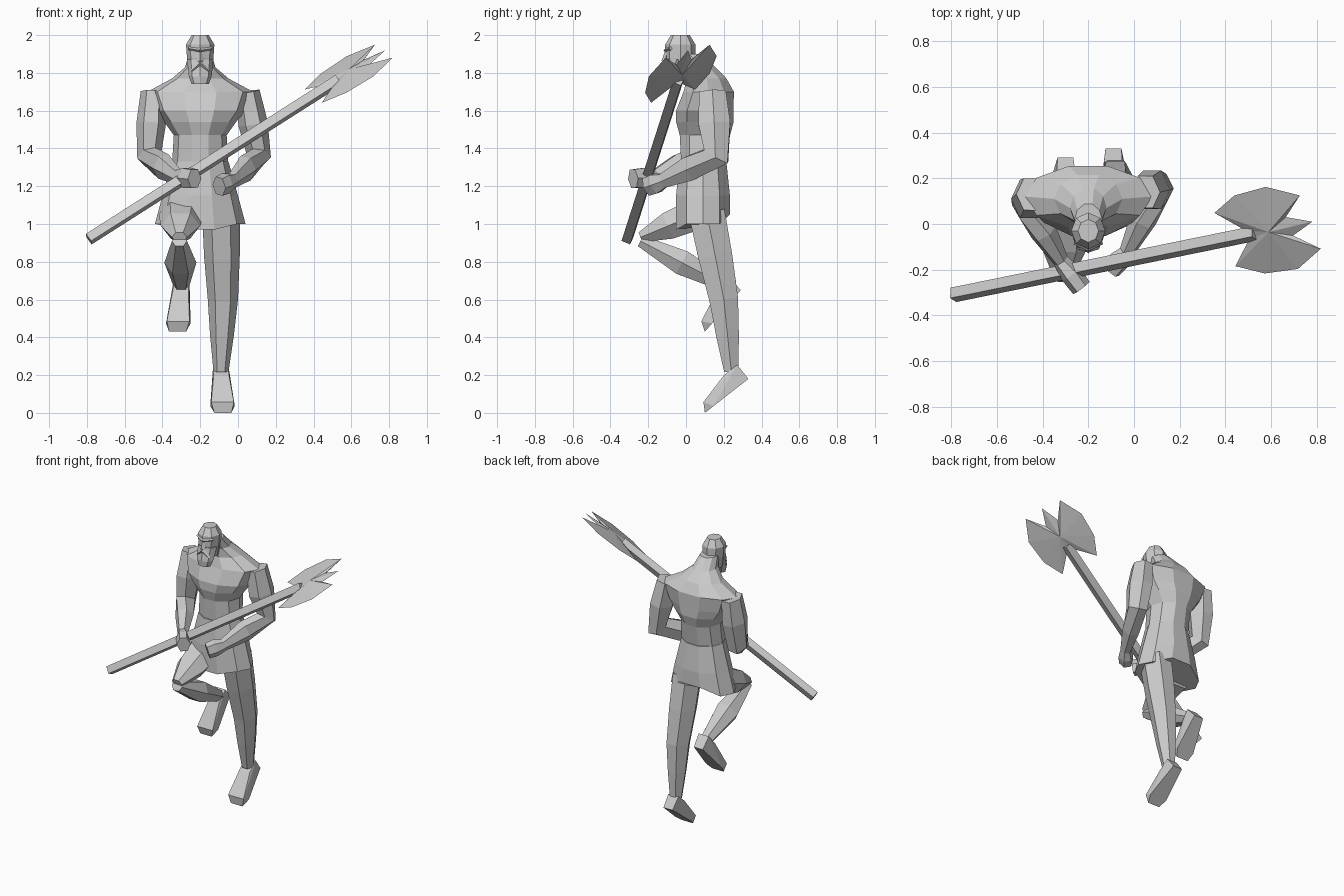
import bpy, bmesh
from math import sin, cos, tau
from mathutils import Vector

if "Cube" in bpy.data.objects:
    bpy.data.objects.remove(bpy.data.objects["Cube"])

grey = bpy.data.materials.new("plain grey")
grey.use_nodes = True
tone = (0.6, 0.6, 0.6, 1)
grey.diffuse_color = tone
grey.node_tree.nodes["Principled BSDF"].inputs["Base Color"].default_value = tone

RIGHT = Vector((1, 0, 0))
MIDDLE = -0.2  # the body stands to one side of the axe


def finish(name, bm):
    bmesh.ops.recalc_face_normals(bm, faces=bm.faces)
    mesh = bpy.data.meshes.new(name)
    bm.to_mesh(mesh)
    bm.free()
    mesh.materials.append(grey)
    obj = bpy.data.objects.new(name, mesh)
    bpy.context.collection.objects.link(obj)
    return obj


def oval(centre, u, v, sides):
    """Ring of points around a centre with half axes u and v."""
    angles = [tau * i / sides for i in range(sides)]
    return [centre + u * cos(a) + v * sin(a) for a in angles]


def skin(name, rings):
    """Bridge equal rings of points and cap both ends."""
    bm = bmesh.new()
    loops = [[bm.verts.new(p) for p in ring] for ring in rings]
    for low, high in zip(loops, loops[1:]):
        for i in range(len(low)):
            bm.faces.new((low[i - 1], low[i], high[i], high[i - 1]))
    bm.faces.new(loops[0])
    bm.faces.new(loops[-1])
    return finish(name, bm)


def stack(name, sections, sides=10):
    """Level ovals on the body's middle line: height, y, half width, half depth."""
    return skin(name, [oval(Vector((MIDDLE, y, z)), RIGHT * width, Vector((0, depth, 0)), sides)
                       for z, y, width, depth in sections])


def limb(name, joints, radii, bulge=1.0, flat=1.0, sides=6, across=RIGHT):
    """Tube through joints, with a swollen muscle ring halfway along every bone."""
    joints = [Vector(j) for j in joints]
    stations = [(joints[0], radii[0])]
    for i in range(1, len(joints)):
        middle = (joints[i - 1] + joints[i]) / 2
        stations.append((middle, bulge * (radii[i - 1] + radii[i]) / 2))
        stations.append((joints[i], radii[i]))
    rings = []
    for k, (point, radius) in enumerate(stations):
        before = stations[max(k - 1, 0)][0]
        after = stations[min(k + 1, len(stations) - 1)][0]
        t = (after - before).normalized()
        u = (across - t * across.dot(t)).normalized()
        rings.append(oval(point, u * radius, t.cross(u) * radius * flat, sides))
    return skin(name, rings)


def foot(name, ankle, heel, toe):
    """Wedge with a flat sole from heel to toe, narrowing up to the ankle."""
    ankle, heel, toe = Vector(ankle), Vector(heel), Vector(toe)
    ahead = (toe - heel).normalized()
    rise = ankle - heel
    up = (rise - ahead * rise.dot(ahead)).normalized()
    outline = [
        (ankle + ahead * .05, .04), (ankle - ahead * .04, .04), (heel, .035), (toe, .045),
        (heel.lerp(toe, .8), .065), (heel.lerp(toe, .9) + up * .05, .06)]
    bm = bmesh.new()
    for point, half_width in outline:
        for side in (-1, 1):
            bm.verts.new(point + RIGHT * side * half_width)
    bmesh.ops.convex_hull(bm, input=bm.verts)
    return finish(name, bm)


# Torso rising into the neck
stack("torso", [
    (1.3, .09, .15, .12), (1.47, .1, .14, .14), (1.54, .1, .19, .16),
    (1.6, .1, .24, .16), (1.7, .12, .28, .14), (1.77, .11, .15, .11),
    (1.83, .07, .08, .09), (1.9, .02, .06, .07)])

# Skirt, its hem dipped in front and notched behind between the legs
skirt = stack("skirt", [(1, .09, .24, .15), (1.15, .09, .2, .15), (1.33, .09, .15, .13)])
for v in skirt.data.vertices:
    if v.co.z < 1.1 and abs(v.co.x - MIDDLE) < .1:
        v.co.z += .05 if v.co.y > .1 else -.03

# Head and beard
stack("head", [(1.8, -.03, .06, .06), (1.88, -.03, .07, .08), (1.95, -.03, .075, .08),
               (2, -.03, .045, .05)], 8)
stack("beard", [(1.74, -.09, .045, .03), (1.78, -.08, .06, .045), (1.87, -.05, .07, .06)], 8)

# Face
limb("nose", [(MIDDLE, -.1, 1.92), (MIDDLE, -.11, 1.86)], (.01, .02), sides=4)
for side, word in ((-1, "right"), (1, "left")):
    limb(word + "_brow", [(MIDDLE, -.11, 1.92), (MIDDLE + side * .06, -.08, 1.93)],
         (.01, .01), sides=4, across=Vector((0, 0, 1)))
    limb(word + "_moustache", [(MIDDLE, -.11, 1.85), (MIDDLE + side * .045, -.1, 1.81)],
         (.015, .01), sides=4, across=Vector((0, 0, 1)))

# Arms, from shoulder through elbow and wrist to the fist
arms = {
    "left_arm": [(.05, .14, 1.7), (.11, .16, 1.36), (-.03, -.12, 1.23), (-.1, -.2, 1.2)],
    "right_arm": [(-.45, .13, 1.7), (-.47, .09, 1.36), (-.32, -.16, 1.25), (-.23, -.28, 1.24)]}
for name, joints in arms.items():
    limb(name, joints, (.065, .065, .035, .045), bulge=1.2, flat=1.25)

# Standing left leg
limb("left_leg", [(-.09, .11, 1.06), (-.08, .2, .6), (-.09, .24, .22)],
     (.1, .08, .04), bulge=1.05, flat=1.1)
foot("left_foot", (-.09, .24, .23), (-.09, .33, .18), (-.08, .1, 0))

# Raised right leg, its thigh covered with cloth
limb("right_thigh", [(-.3, .05, 1.05), (-.31, -.24, .93)], (.12, .04), bulge=1.3, flat=.8)
limb("right_shin", [(-.31, -.24, .91), (-.3, .2, .68)], (.04, .045), bulge=2, flat=.9)
foot("right_foot", (-.3, .2, .69), (-.3, .29, .65), (-.32, .1, .43))

# Square axe shaft
butt, tip = Vector((-.79, -.31, .92)), Vector((.78, .01, 1.92))
along = (tip - butt).normalized()
wide = Vector((-.35, .9, .27))
wide = (wide - along * wide.dot(along)).normalized()
thick = along.cross(wide)
limb("axe_shaft", [butt, tip - along * .3], (.035, .035), sides=4, across=wide)

# Double axe head with thin edges, one half outline mirrored across the shaft
half = [(.34, .02), (.46, .13), (.33, .19), (.16, .2), (.01, .13), (.12, .045)]
outline = half + [(0, 0)] + [(back, -out) for back, out in reversed(half)]
bm = bmesh.new()
rim = [bm.verts.new(tip - along * back + wide * out) for back, out in outline]
for side in (-1, 1):
    ridge = bm.verts.new(tip - along * .22 + thick * side * .02)
    for i in range(len(rim)):
        bm.faces.new((rim[i - 1], rim[i], ridge))
finish("axe_head", bm)
